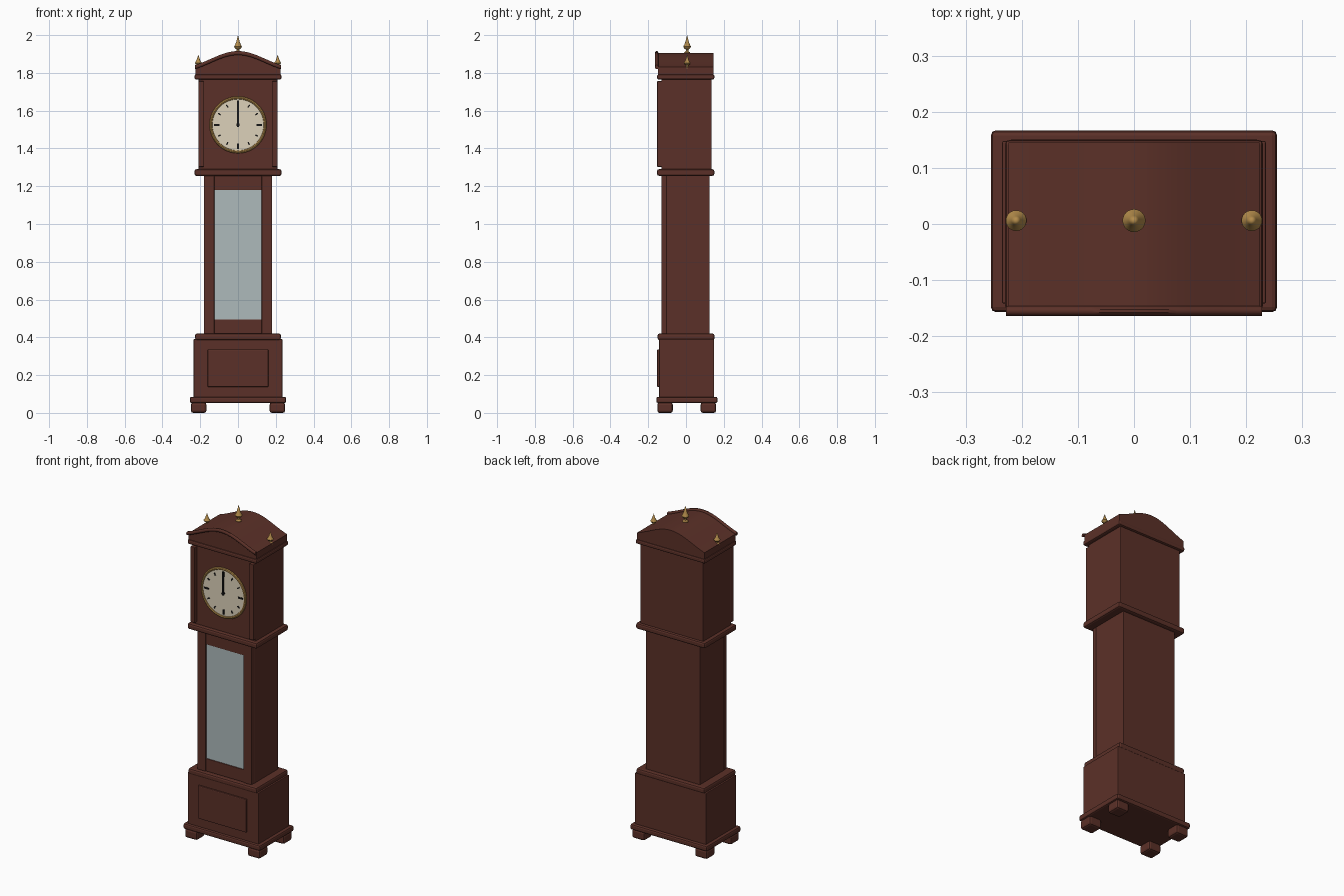
import bpy, bmesh, math
from mathutils import Matrix

cube = bpy.data.objects.get("Cube")
if cube:
    bpy.data.objects.remove(cube, do_unlink=True)


def material(name, rgb):
    m = bpy.data.materials.new(name)
    m.use_nodes = True
    m.diffuse_color = (*rgb, 1)
    m.node_tree.nodes["Principled BSDF"].inputs["Base Color"].default_value = (*rgb, 1)
    return m


wood = material("mahogany", (0.105, 0.03, 0.021))
brass = material("brass", (0.45, 0.26, 0.07))
cream = material("cream dial", (0.72, 0.64, 0.49))
glass = material("pale glass", (0.42, 0.49, 0.50))
black = material("black", (0.008, 0.008, 0.008))


def finish(name, bm, mat, bevel=0, smooth=False):
    bmesh.ops.recalc_face_normals(bm, faces=bm.faces)
    mesh = bpy.data.meshes.new(name)
    bm.to_mesh(mesh)
    bm.free()
    mesh.materials.append(mat)
    ob = bpy.data.objects.new(name, mesh)
    bpy.context.collection.objects.link(ob)
    if bevel:
        mod = ob.modifiers.new("soft edges", "BEVEL")
        mod.width, mod.segments = bevel, 2
    if smooth:
        bpy.ops.object.select_all(action="DESELECT")
        ob.select_set(True)
        bpy.context.view_layer.objects.active = ob
        bpy.ops.object.shade_smooth_by_angle(angle=math.radians(40))
    return ob


def box(name, x, y, z, mat=wood, bevel=0.003):
    """Box from (min, max) ranges."""
    bm = bmesh.new()
    mid = [(a + b) / 2 for a, b in (x, y, z)]
    size = [b - a for a, b in (x, y, z)]
    bmesh.ops.create_cube(bm, size=1, matrix=Matrix.Translation(mid) @ Matrix.Diagonal((*size, 1)))
    return finish(name, bm, mat, bevel)


def lathe(name, profile, mat, origin, axis_turn=Matrix(), steps=24, closed=False):
    """Spin (radius, height) points about z, then turn and place."""
    bm = bmesh.new()
    verts = [bm.verts.new((r, 0, h)) for r, h in profile]
    pairs = list(zip(verts, verts[1:])) + ([(verts[-1], verts[0])] if closed else [])
    edges = [bm.edges.new(p) for p in pairs]
    bmesh.ops.spin(bm, geom=verts + edges, cent=(0, 0, 0), axis=(0, 0, 1),
                   angle=math.tau, steps=steps)
    bmesh.ops.remove_doubles(bm, verts=bm.verts, dist=0.0001)
    bm.transform(Matrix.Translation(origin) @ axis_turn)
    return finish(name, bm, mat, smooth=True)


# Base: feet, plinth, box and raised panel
for side, sx in (("left", 1), ("right", -1)):
    for end, cy in (("front", -0.111), ("back", 0.118)):
        cx = sx * 0.208
        box(f"{side}_{end}_foot", (cx - 0.041, cx + 0.041), (cy - 0.041, cy + 0.041),
            (0, 0.055), bevel=0.012)
box("plinth_moulding", (-0.255, 0.255), (-0.157, 0.167), (0.052, 0.085), bevel=0.009)
box("base_box", (-0.235, 0.235), (-0.142, 0.148), (0.08, 0.39))
box("base_panel", (-0.161, 0.161), (-0.153, -0.14), (0.137, 0.336), bevel=0.005)
box("waist_moulding", (-0.227, 0.227), (-0.15, 0.151), (0.385, 0.42), bevel=0.01)

# Trunk with a framed glass door
box("trunk", (-0.18, 0.18), (-0.103, 0.125), (0.41, 1.26))
for side, sx in (("left", 1), ("right", -1)):
    box(f"{side}_door_stile", sorted((sx * 0.125, sx * 0.18)), (-0.13, -0.103), (0.42, 1.256))
box("bottom_door_rail", (-0.126, 0.126), (-0.125, -0.1), (0.42, 0.495))
box("top_door_rail", (-0.126, 0.126), (-0.125, -0.1), (1.18, 1.256))
box("door_glass", (-0.126, 0.126), (-0.119, -0.1), (0.49, 1.185), glass, 0)

# Hood with mouldings and corner pillars
box("lower_hood_moulding", (-0.23, 0.23), (-0.153, 0.15), (1.255, 1.29), bevel=0.01)
box("hood", (-0.208, 0.208), (-0.13, 0.135), (1.28, 1.77))
for side, sx in (("left", 1), ("right", -1)):
    box(f"{side}_hood_pillar", sorted((sx * 0.18, sx * 0.209)), (-0.153, -0.125), (1.303, 1.756))
box("upper_hood_moulding", (-0.23, 0.23), (-0.153, 0.15), (1.765, 1.792), bevel=0.008)

# Arched pediment
HALF, EDGE_Z, RISE, STEPS = 0.224, 1.83, 0.075, 24


def arch_z(x):
    return EDGE_Z + RISE * (0.5 + 0.5 * math.cos(math.pi * x / HALF)) * 0.5 \
        + RISE * (1 - (x / HALF) ** 2) * 0.5


arch = [(-HALF + 2 * HALF * i / STEPS) for i in range(STEPS + 1)]
bm = bmesh.new()
outline = [(-HALF, 1.788)] + [(x, arch_z(x)) for x in arch] + [(HALF, 1.788)]
face = bm.faces.new([bm.verts.new((x, -0.147, z)) for x, z in outline])
solid = bmesh.ops.extrude_face_region(bm, geom=[face])
bmesh.ops.translate(bm, vec=(0, 0.292, 0),
                    verts=[v for v in solid["geom"] if isinstance(v, bmesh.types.BMVert)])
finish("arched_roof", bm, wood, smooth=True)

# Rounded band along the front of the arch
bm = bmesh.new()
rings = []
for x in arch:
    rings.append([bm.verts.new((x * 1.02, -0.155 + 0.009 * math.cos(a),
                                arch_z(x) + 0.011 * math.sin(a)))
                  for a in (math.tau * k / 10 for k in range(10))])
for p, q in zip(rings, rings[1:]):
    for k in range(10):
        j = (k + 1) % 10
        bm.faces.new((p[k], p[j], q[j], q[k]))
bm.faces.new(rings[0])
bm.faces.new(rings[-1])
finish("arch_moulding", bm, wood, smooth=True)

# Brass finials
finial = [(0, 0), (0.016, 0), (0.016, 0.008), (0.007, 0.015), (0.007, 0.024), (0.015, 0.029),
          (0.0205, 0.039), (0.015, 0.049), (0.009, 0.065), (0, 0.1)]
lathe("centre_finial", finial, brass, (0, 0.006, 1.9))
for side, sx in (("left", 1), ("right", -1)):
    lathe(f"{side}_finial", [(r * 0.9, h * 0.72) for r, h in finial], brass,
          (sx * 0.21, 0.006, 1.824))

# Clock dial, bezel, hour marks and hands
DIAL_Z = 1.525
to_front = Matrix.Rotation(math.pi / 2, 4, "X")
lathe("dial", [(0, 0), (0.144, 0), (0.144, 0.009), (0, 0.009)], cream,
      (0, -0.128, DIAL_Z), to_front, 48)
ring = [(0.143 + 0.008 * math.cos(math.tau * k / 8), 0.008 * math.sin(math.tau * k / 8))
        for k in range(8)]
lathe("bezel", ring, brass, (0, -0.135, DIAL_Z), to_front, 48, closed=True)


def dial_bar(name, inner, outer, width, angle, front):
    """Thin bar pointing outwards from the dial centre."""
    bar = box(name, (-width / 2, width / 2), (front, -0.134), (inner, outer), black, 0)
    bar.data.transform(Matrix.Translation((0, 0, DIAL_Z)) @ Matrix.Rotation(angle, 4, "Y"))


for hour in range(12):
    main = hour % 3 == 0
    dial_bar(f"hour_mark_{hour}", 0.098 if main else 0.106, 0.128 if main else 0.122,
             0.010 if main else 0.007, math.tau * hour / 12, -0.14)
dial_bar("hour_hand", -0.012, 0.08, 0.009, 0, -0.142)
dial_bar("minute_hand", -0.012, 0.13, 0.009, 0, -0.144)
lathe("hand_hub", [(0, 0), (0.009, 0), (0.009, 0.01), (0, 0.01)], black,
      (0, -0.136, DIAL_Z), to_front, 16)
